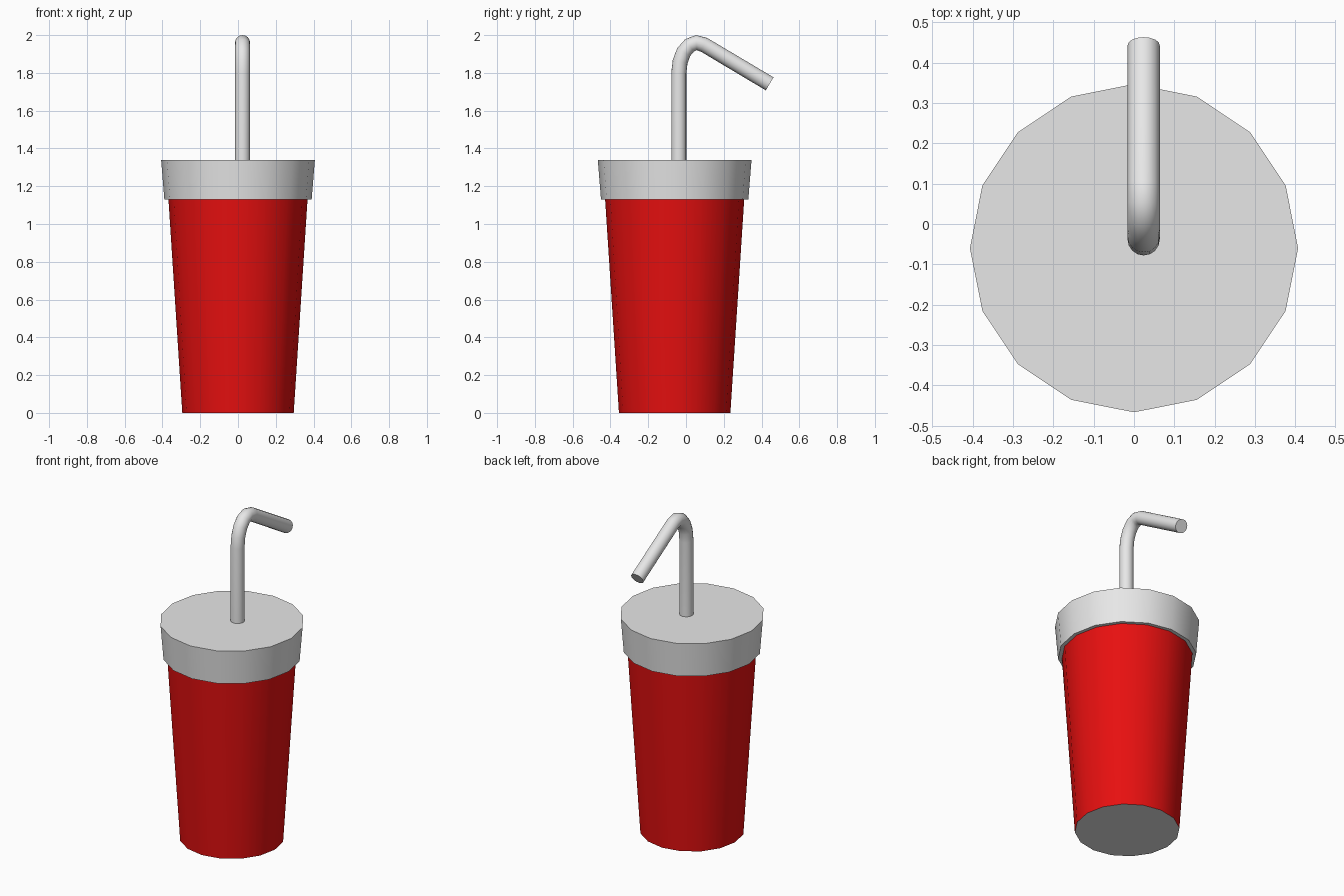
import bpy
import math

cube = bpy.data.objects.get("Cube")
if cube:
    bpy.data.objects.remove(cube, do_unlink=True)


def material(name, color):
    m = bpy.data.materials.new(name)
    m.use_nodes = True
    m.diffuse_color = color
    m.node_tree.nodes["Principled BSDF"].inputs["Base Color"].default_value = color
    return m


RED = material("cup red", (0.8, 0.005, 0.005, 1))
GREY = material("light grey", (0.8, 0.8, 0.8, 1))
CENTRE_Y = -0.06


def smooth(obj, degrees=40):
    bpy.ops.object.select_all(action="DESELECT")
    obj.select_set(True)
    bpy.context.view_layer.objects.active = obj
    bpy.ops.object.shade_smooth_by_angle(angle=math.radians(degrees))


def tapered_drum(name, r_bottom, r_top, z_bottom, z_top, mat):
    """Sixteen-sided capped cone frustum on the cup axis."""
    bpy.ops.mesh.primitive_cone_add(
        vertices=16, radius1=r_bottom, radius2=r_top, depth=z_top - z_bottom,
        location=(0, CENTRE_Y, (z_bottom + z_top) / 2))
    obj = bpy.context.object
    obj.name = name
    obj.data.materials.append(mat)
    smooth(obj)
    return obj


# Cup body, running up inside the lid, with a grey base
cup = tapered_drum("cup_body", 0.295, 0.374, 0, 1.22, RED)
cup.data.materials.append(GREY)
for face in cup.data.polygons:
    if face.normal.z < -0.9:
        face.material_index = 1

# Lid, slightly wider at the top
tapered_drum("lid", 0.39, 0.407, 1.13, 1.34, GREY)

# Bent straw: upright, tight bend, then a sloping mouthpiece
path = [(-0.038, 1.25), (-0.038, 1.80), (-0.031, 1.86), (-0.012, 1.91),
        (0.018, 1.945), (0.055, 1.96), (0.095, 1.949), (0.443, 1.742)]
curve = bpy.data.curves.new("straw", "CURVE")
curve.dimensions = "3D"
curve.bevel_depth = 0.04
curve.bevel_resolution = 6
curve.use_fill_caps = True
spline = curve.splines.new("POLY")
spline.points.add(len(path) - 1)
for point, (y, z) in zip(spline.points, path):
    point.co = (0.024, y, z, 1)
straw = bpy.data.objects.new("straw", curve)
bpy.context.collection.objects.link(straw)
curve.materials.append(GREY)
bpy.ops.object.select_all(action="DESELECT")
straw.select_set(True)
bpy.context.view_layer.objects.active = straw
bpy.ops.object.convert(target="MESH")
smooth(bpy.context.object, 50)
